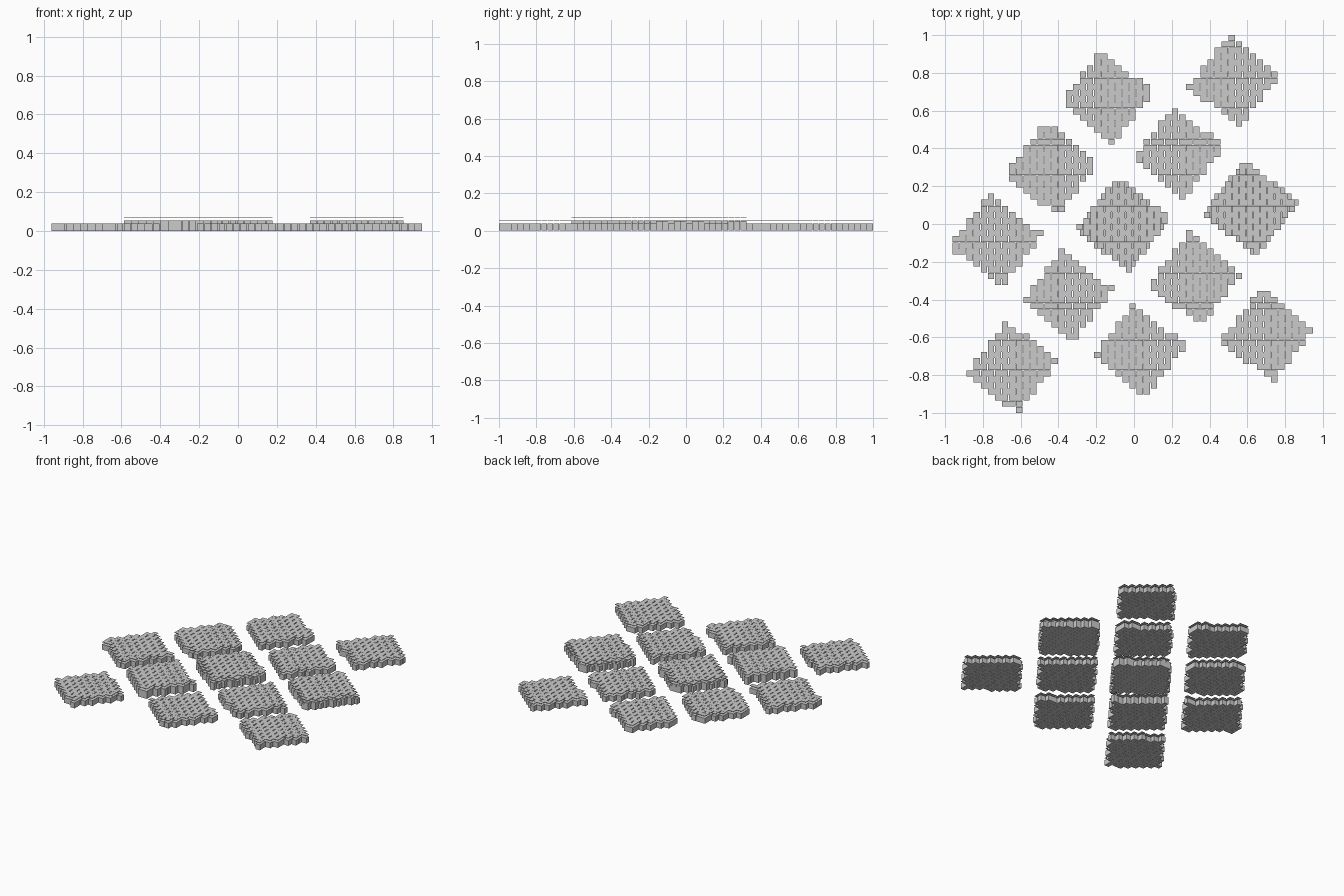
import bpy, bmesh, math
from mathutils import Vector

if "Cube" in bpy.data.objects:
    bpy.data.objects.remove(bpy.data.objects["Cube"])

ROW = 2.0 / 62          # depth of one course
HALF = 0.0375           # half a brick length
GAP = 0.005             # open joint between brick ends
SIDE = 0.177            # half side of one square bed
ANGLE = math.atan2(-0.295, 0.382)
U = Vector((math.cos(ANGLE), math.sin(ANGLE)))
V = Vector((-U.y, U.x))


def add_box(bm, x0, x1, y0, y1, z0, z1):
    v = [bm.verts.new((x, y, z)) for z in (z0, z1)
         for x, y in ((x0, y0), (x1, y0), (x1, y1), (x0, y1))]
    for f in ((3, 2, 1, 0), (4, 5, 6, 7), (0, 1, 5, 4),
              (1, 2, 6, 5), (2, 3, 7, 6), (3, 0, 4, 7)):
        bm.faces.new([v[i] for i in f])


def bed_bricks(center, shift):
    """Running-bond bricks inside a turned square; cut bricks become halves."""
    for r in range(62):
        y = 1 - (r + 0.5) * ROW
        if abs(y - center.y) > 0.3:
            continue
        for k in range(-24, 24):
            cells = []
            for h in (2 * k + r % 2, 2 * k + r % 2 + 1):
                x = 0.499 + shift + (h + 0.5) * HALF
                d = Vector((x, y)) - center
                if abs(d.dot(U)) < SIDE and abs(d.dot(V)) < SIDE:
                    cells.append(x)
            if cells:
                yield (cells[0] - HALF / 2 + GAP / 2, cells[-1] + HALF / 2 - GAP / 2,
                       y - ROW * 0.49, y + ROW * 0.49)


def build_bed(name, center, body_top, plate_z, shift=0.0):
    # brick bodies standing on the ground, each with a thin cover tile above
    for part, z0, z1 in (("bricks", 0.0, body_top),
                         ("cover_tiles", plate_z - 0.001, plate_z + 0.001)):
        bm = bmesh.new()
        for b in bed_bricks(center, shift):
            add_box(bm, *b, z0, z1)
        me = bpy.data.meshes.new(name + "_" + part)
        bm.to_mesh(me)
        bm.free()
        ob = bpy.data.objects.new(name + "_" + part, me)
        bpy.context.collection.objects.link(ob)


# twelve beds on a turned grid
beds = [(0, j) for j in range(-2, 3)] + \
       [(i, j) for i in (-1, 1) for j in (-1, 0, 1)] + [(2, 0)]
for n, (i, j) in enumerate(beds, 1):
    c = Vector((-0.058 + 0.382 * i - 0.294 * j, -0.001 - 0.295 * i - 0.379 * j))
    name = f"paving_bed_{n}"
    if (i, j) == (0, 1):                    # taller bed
        build_bed(name, c, 0.053, 0.070)
    else:
        build_bed(name, c, 0.038, 0.054)
    if (i, j) in ((0, 0), (1, -1)):         # second, taller overlapping layer
        build_bed(name + "_upper", c, 0.053, 0.070, HALF / 2)
